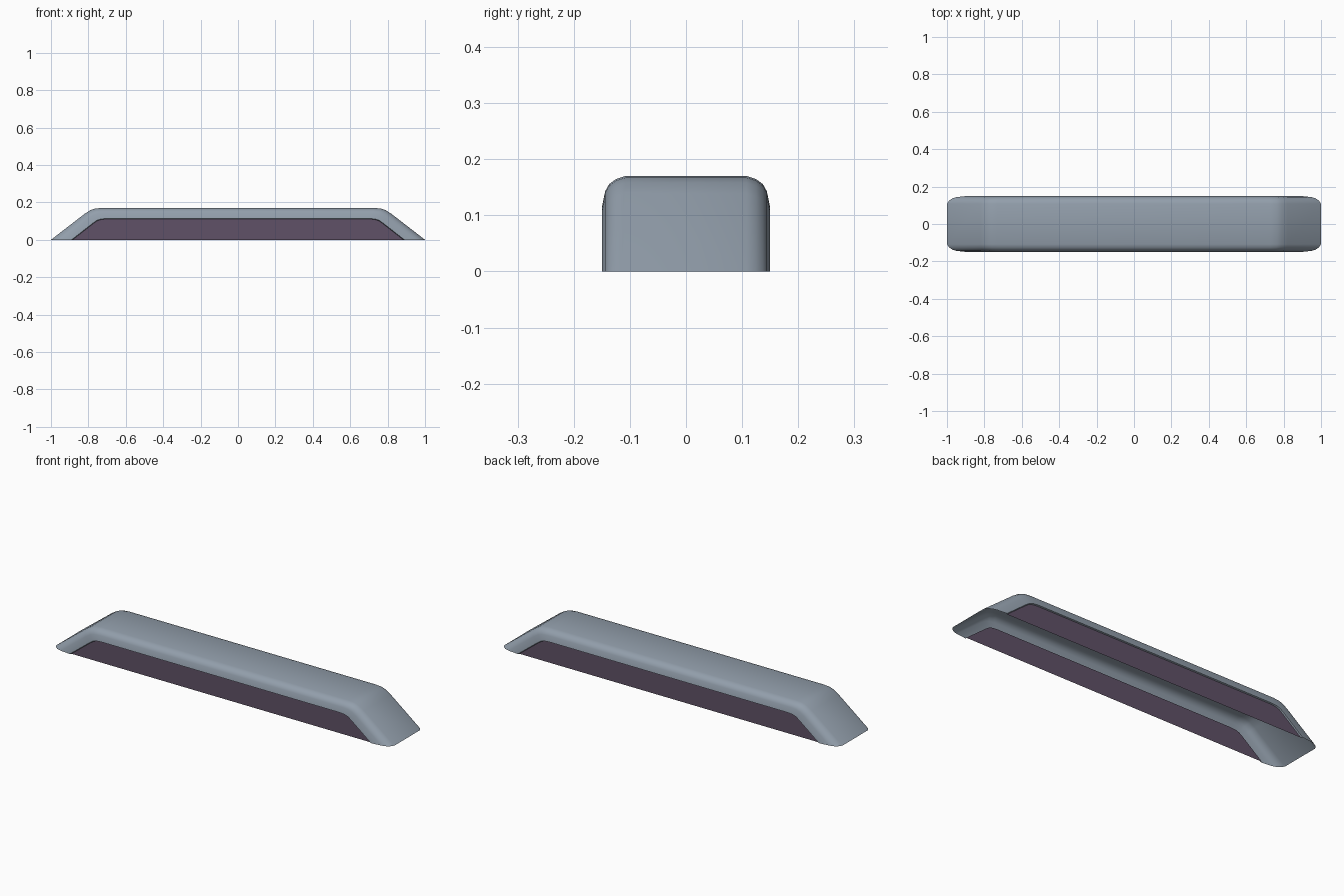
import bpy, bmesh

if "Cube" in bpy.data.objects:
    bpy.data.objects.remove(bpy.data.objects["Cube"])

def material(name, rgb):
    m = bpy.data.materials.new(name)
    m.diffuse_color = (*rgb, 1)
    m.use_nodes = True
    m.node_tree.nodes["Principled BSDF"].inputs["Base Color"].default_value = m.diffuse_color
    return m

grey = material("blue grey", (0.29, 0.345, 0.41))
purple = material("dark purple", (0.115, 0.083, 0.135))

# left half of the outer and inner arch outlines (x, z)
outer = [(-1, 0), (-0.82, 0.139), (-0.79, 0.158), (-0.765, 0.167), (-0.73, 0.17)]
inner = [(-0.89, 0), (-0.775, 0.09), (-0.755, 0.104), (-0.735, 0.111), (-0.705, 0.114)]

def mirrored(pts):
    return pts + [(-x, z) for x, z in reversed(pts)]

outer, inner = mirrored(outer), mirrored(inner)

# cross-section: (y, blend from outer to inner outline), ending in a small lip
half = [(0.108, 0), (0.125, 0.1), (0.137, 0.26), (0.144, 0.48), (0.15, 1), (0.143, 1.05)]
section = [(-y, t) for y, t in reversed(half)] + half

def finish(name, bm, mat):
    me = bpy.data.meshes.new(name)
    bm.to_mesh(me)
    bm.free()
    me.materials.append(mat)
    ob = bpy.data.objects.new(name, me)
    bpy.context.collection.objects.link(ob)
    bpy.context.view_layer.objects.active = ob
    ob.select_set(True)
    bpy.ops.object.shade_smooth_by_angle(angle=0.7)
    ob.select_set(False)

# arched shell, open underneath
bm = bmesh.new()
rows = [[bm.verts.new((a[0] + (b[0] - a[0]) * t, y, a[1] + (b[1] - a[1]) * t))
         for y, t in section] for a, b in zip(outer, inner)]
for r, s in zip(rows, rows[1:]):
    for i in range(len(section) - 1):
        bm.faces.new((r[i], s[i], s[i + 1], r[i + 1]))
bmesh.ops.recalc_face_normals(bm, faces=bm.faces)
bm.faces.ensure_lookup_table()
top = max(bm.faces, key=lambda f: f.calc_area())
if top.normal.z < 0:
    bmesh.ops.reverse_faces(bm, faces=bm.faces)
finish("arched_shell", bm, grey)

# recessed side panels
for name, s in (("front_panel", -1), ("back_panel", 1)):
    bm = bmesh.new()
    vs = [bm.verts.new((x, s * 0.143, z)) for x, z in inner]
    f = bm.faces.new(vs)
    f.normal_update()
    if f.normal.y * s < 0:
        f.normal_flip()
    finish(name, bm, purple)
